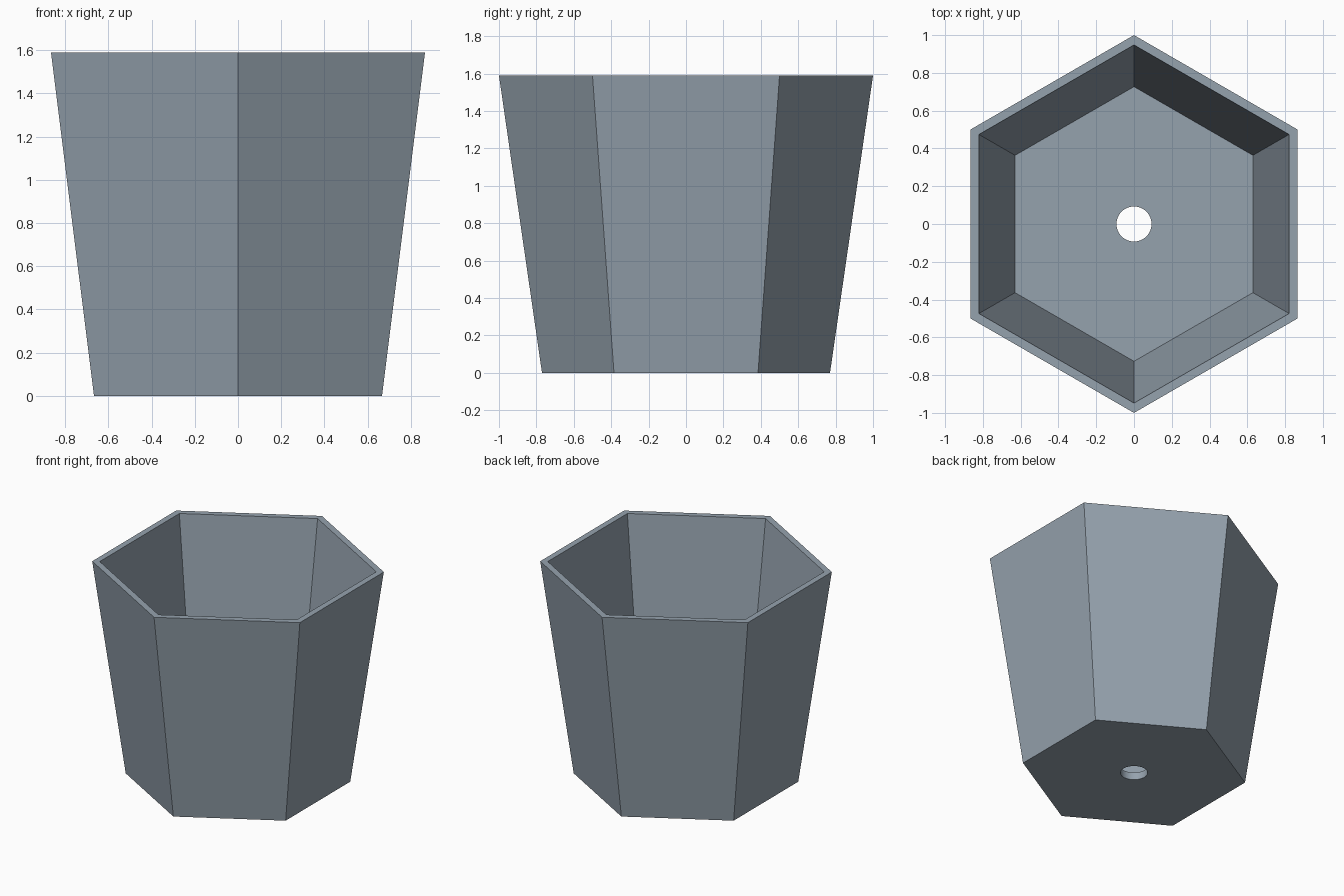
import bpy
import bmesh
from math import cos, sin, pi, radians

default = bpy.data.objects.get("Cube")
if default:
    bpy.data.objects.remove(default, do_unlink=True)

HEIGHT, FLOOR = 1.59, 0.055
SIDES, STEPS = 6, 8          # hexagon sides, hole segments per side

# Material
clay = bpy.data.materials.new("blue_grey")
clay.use_nodes = True
colour = (0.30, 0.36, 0.42, 1)
clay.diffuse_color = colour
clay.node_tree.nodes["Principled BSDF"].inputs["Base Color"].default_value = colour

bm = bmesh.new()


def ring(radius, z, count):
    """Loop of vertices starting at the back corner."""
    angles = [pi / 2 + 2 * pi * i / count for i in range(count)]
    return [bm.verts.new((radius * cos(a), radius * sin(a), z)) for a in angles]


def band(a, b):
    """Quads between two loops of equal length."""
    n = len(a)
    for i in range(n):
        j = (i + 1) % n
        bm.faces.new((a[i], a[j], b[j], b[i]))


def pierced_floor(corners, hole):
    """One flat face per side, reaching from the hexagon to the hole."""
    for k in range(SIDES):
        arc = [hole[(k * STEPS + i) % len(hole)] for i in range(STEPS + 1)]
        bm.faces.new([corners[(k + 1) % SIDES], corners[k]] + arc)


# Outer wall, rim and inner wall
base = ring(0.77, 0, SIDES)
rim_outer = ring(1.0, HEIGHT, SIDES)
rim_inner = ring(0.948, HEIGHT, SIDES)
floor = ring(0.727, FLOOR, SIDES)
band(base, rim_outer)
band(rim_outer, rim_inner)
band(rim_inner, floor)

# Floor with drain hole
hole_top = ring(0.093, FLOOR, SIDES * STEPS)
hole_bottom = ring(0.093, 0, SIDES * STEPS)
pierced_floor(floor, hole_top)
band(hole_top, hole_bottom)
pierced_floor(base, hole_bottom)

bmesh.ops.recalc_face_normals(bm, faces=bm.faces)
mesh = bpy.data.meshes.new("hexagonal_pot")
bm.to_mesh(mesh)
bm.free()
mesh.materials.append(clay)

pot = bpy.data.objects.new("hexagonal_pot", mesh)
bpy.context.collection.objects.link(pot)
bpy.ops.object.select_all(action="DESELECT")
pot.select_set(True)
bpy.context.view_layer.objects.active = pot
bpy.ops.object.shade_smooth_by_angle(angle=radians(30))
